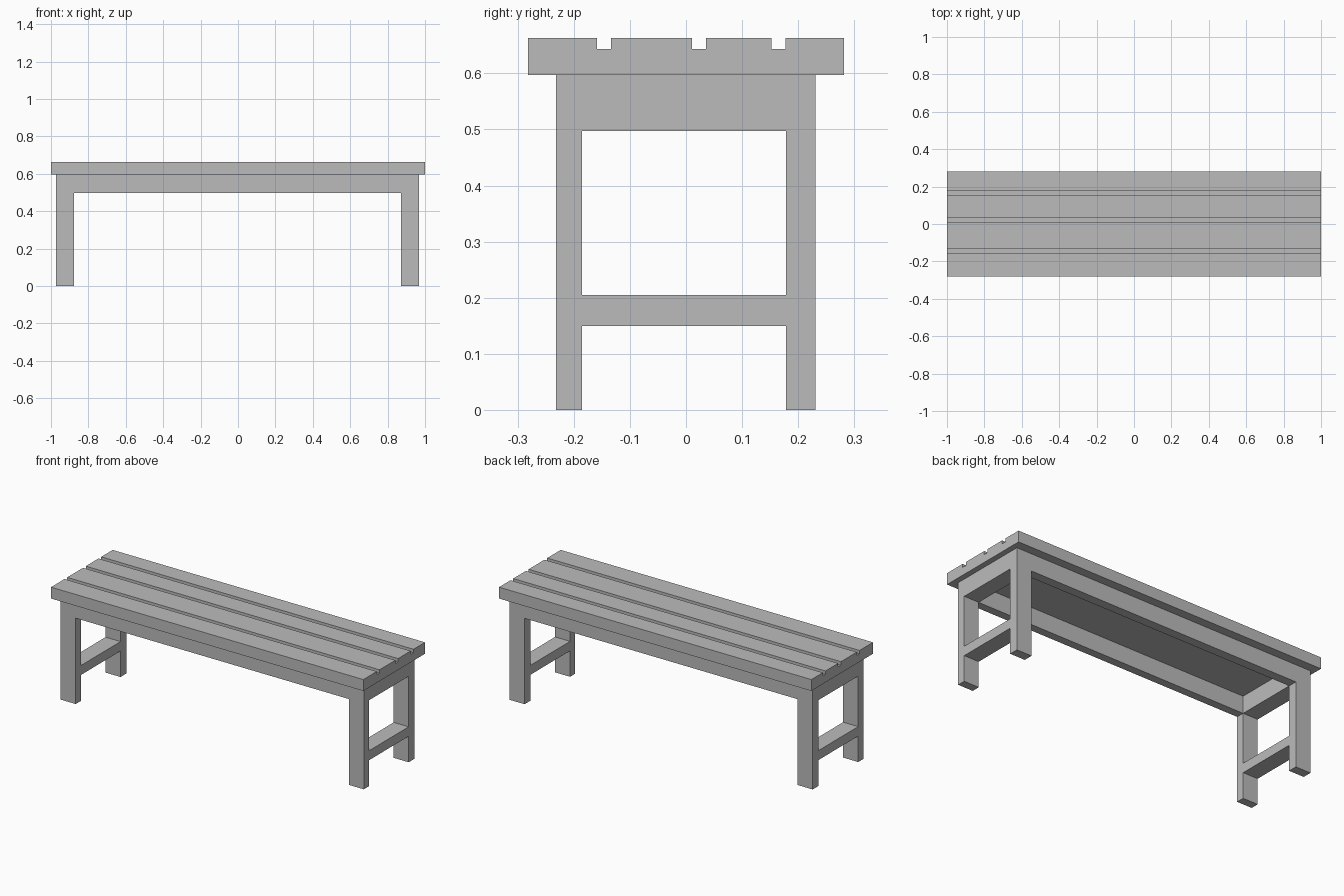
import bpy, bmesh

if "Cube" in bpy.data.objects:
    bpy.data.objects.remove(bpy.data.objects["Cube"])

wood = bpy.data.materials.new("plain grey")
wood.diffuse_color = (0.5, 0.5, 0.5, 1)
wood.use_nodes = True
wood.node_tree.nodes["Principled BSDF"].inputs["Base Color"].default_value = wood.diffuse_color


def finish(name, bm):
    bmesh.ops.recalc_face_normals(bm, faces=bm.faces)
    mesh = bpy.data.meshes.new(name)
    bm.to_mesh(mesh)
    bm.free()
    mesh.materials.append(wood)
    obj = bpy.data.objects.new(name, mesh)
    bpy.context.collection.objects.link(obj)
    return obj


def box(name, xs, ys, zs):
    bm = bmesh.new()
    bmesh.ops.create_cube(bm, size=1)
    for v in bm.verts:
        v.co = [r[0] if c < 0 else r[1] for c, r in zip(v.co, (xs, ys, zs))]
    return finish(name, bm)


# Seat: grooved end profile extruded along the bench
BOTTOM, GROOVE, TOP = 0.597, 0.643, 0.663
profile = [(-0.282, BOTTOM), (-0.282, TOP)]
for a, b in ((-0.159, -0.134), (0.011, 0.036), (0.152, 0.177)):
    profile += [(a, TOP), (a, GROOVE), (b, GROOVE), (b, TOP)]
profile += [(0.282, TOP), (0.282, BOTTOM)]
bm = bmesh.new()
end = bm.faces.new([bm.verts.new((-1, y, z)) for y, z in profile])
ext = bmesh.ops.extrude_face_region(bm, geom=[end], use_keep_orig=True)
bmesh.ops.translate(bm, vec=(2, 0, 0),
                    verts=[g for g in ext["geom"] if isinstance(g, bmesh.types.BMVert)])
finish("slatted_seat", bm)

# Base: one block, cut out into legs, aprons and end stretchers
base = box("leg_frame", (-0.973, 0.968), (-0.232, 0.231), (0, BOTTOM))
inner_x, inner_y, wide = (-0.877, 0.872), (-0.185, 0.178), (-2, 2)
openings = [
    (inner_x, wide, (-1, 0.497)),        # long opening between the legs
    (inner_x, inner_y, (0.4, 1)),        # hollow inside the aprons
    (wide, inner_y, (-1, 0.15)),         # end opening under the stretcher
    (wide, inner_y, (0.205, 0.497)),     # end opening above the stretcher
]
bpy.context.view_layer.objects.active = base
for o in openings:
    cutter = box("cutter", *o)
    cutter.hide_render = True
    mod = base.modifiers.new("opening", "BOOLEAN")
    mod.operation, mod.solver, mod.object = "DIFFERENCE", "EXACT", cutter
    bpy.ops.object.modifier_apply(modifier=mod.name)
    bpy.data.objects.remove(cutter)
